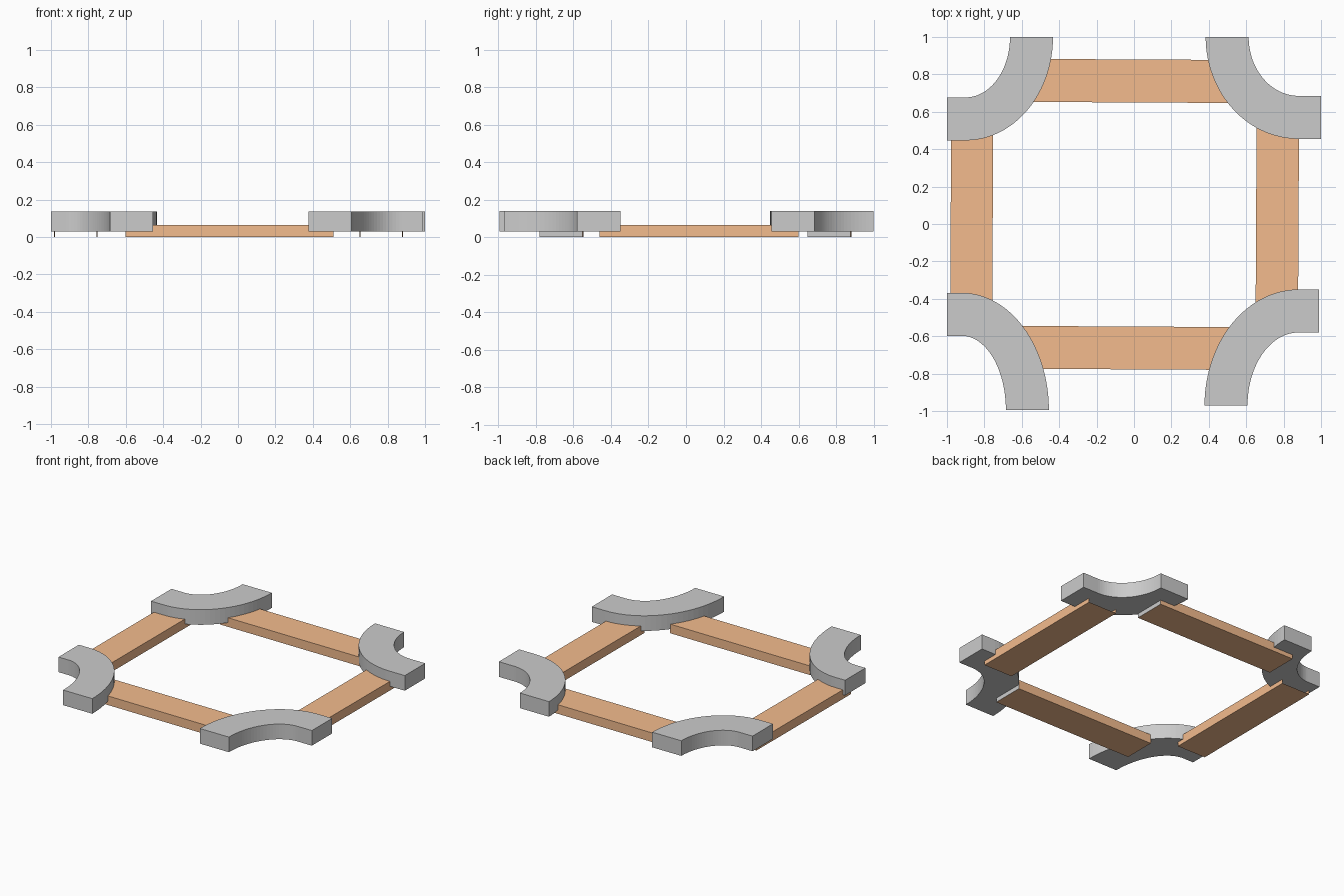
import bpy, bmesh, math

if "Cube" in bpy.data.objects:
    bpy.data.objects.remove(bpy.data.objects["Cube"])

wood = bpy.data.materials.new("wood")
wood.diffuse_color = (0.9, 0.5, 0.27, 1)
wood.use_nodes = True
wood.node_tree.nodes["Principled BSDF"].inputs["Base Color"].default_value = wood.diffuse_color
grey = bpy.data.materials.new("end_grain")
grey.diffuse_color = (0.8, 0.8, 0.8, 1)
grey.use_nodes = True
grey.node_tree.nodes["Principled BSDF"].inputs["Base Color"].default_value = grey.diffuse_color


def finish(name, bm):
    mesh = bpy.data.meshes.new(name)
    bm.to_mesh(mesh)
    bm.free()
    obj = bpy.data.objects.new(name, mesh)
    bpy.context.collection.objects.link(obj)
    return obj


def plank(name, x0, x1, y0, y1, along_x, height=0.065):
    """Thin board; x boards have grey ends, y boards are open-ended."""
    bm = bmesh.new()
    bmesh.ops.create_cube(bm, size=1)
    bmesh.ops.scale(bm, vec=(x1 - x0, y1 - y0, height), verts=bm.verts)
    bm.normal_update()
    ends = [f for f in bm.faces if abs(f.normal[0 if along_x else 1]) > 0.9]
    if along_x:
        for f in ends:
            f.material_index = 1
    else:
        bmesh.ops.delete(bm, geom=ends, context='FACES_ONLY')
    obj = finish(name, bm)
    obj.data.materials.append(wood)
    obj.data.materials.append(grey)
    obj.location = ((x0 + x1) / 2, (y0 + y1) / 2, height / 2)
    obj.rotation_euler.z = math.radians(-0.3)


def corner(name, cx, cy, sx, sy, rx, ry, x_end, y_end, width=0.23, n=24):
    """Curved block bulging towards the middle, with short straight tails."""
    z0, z1 = 0.03, 0.138

    def edge(rx, ry):
        arc = [(cx - sx * rx * math.cos(math.pi / 2 * i / n),
                cy - sy * ry * math.sin(math.pi / 2 * i / n)) for i in range(n + 1)]
        first, last = (arc[0][0], y_end), (x_end, arc[-1][1])
        return ([first] if abs(y_end - cy) > 1e-4 else []) + arc + [last]

    outline = edge(rx, ry) + edge(rx - width, ry - width)[::-1]
    bm = bmesh.new()
    face = bm.faces.new([bm.verts.new((x, y, z0)) for x, y in outline])
    top = bmesh.ops.extrude_face_region(bm, geom=[face], use_keep_orig=True)
    bmesh.ops.translate(bm, vec=(0, 0, z1 - z0),
                        verts=[v for v in top['geom'] if isinstance(v, bmesh.types.BMVert)])
    bmesh.ops.recalc_face_normals(bm, faces=bm.faces)
    finish(name, bm)


# Boards forming the square
plank("front_plank", -0.60, 0.51, -0.777, -0.548, True)
plank("back_plank", -0.60, 0.51, 0.65, 0.88, True)
plank("left_plank", -0.98, -0.755, -0.46, 0.60, False)
plank("right_plank", 0.653, 0.88, -0.46, 0.60, False)

# Curved corner blocks
corner("back_left_corner", -0.90, 1.0, -1, 1, 0.467, 0.553, -1.0, 1.0)
corner("back_right_corner", 0.88, 1.0, 1, 1, 0.497, 0.545, 1.0, 1.0)
corner("front_left_corner", -0.92, -0.995, -1, -1, 0.465, 0.627, -1.0, -0.995)
corner("front_right_corner", 0.88, -0.97, 1, -1, 0.503, 0.62, 0.99, -0.97)
